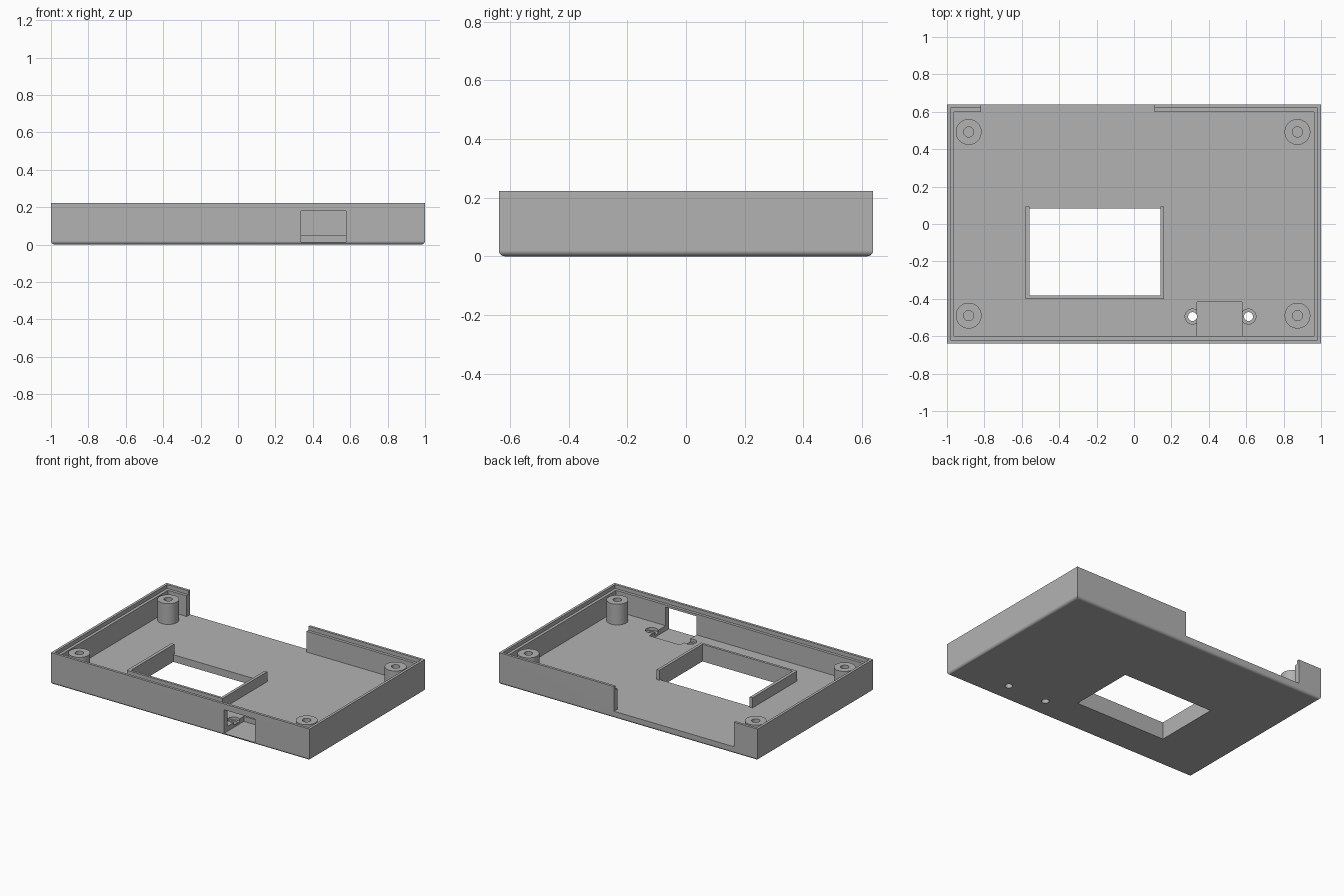
import bpy
import bmesh
import math
from mathutils import Matrix, Vector

if "Cube" in bpy.data.objects:
    bpy.data.objects.remove(bpy.data.objects["Cube"], do_unlink=True)

# One flat grey for the whole tray
grey = bpy.data.materials.new("matte grey")
grey.use_nodes = True
COLOUR = (0.45, 0.45, 0.45, 1)
grey.diffuse_color = COLOUR
grey.node_tree.nodes["Principled BSDF"].inputs["Base Color"].default_value = COLOUR

W, D, H = 1.0, 0.638, 0.222      # half width, half depth, height
FLOOR = 0.05
LEDGE = 0.195


def finish(name, bm):
    mesh = bpy.data.meshes.new(name)
    bm.to_mesh(mesh)
    bm.free()
    mesh.materials.append(grey)
    obj = bpy.data.objects.new(name, mesh)
    bpy.context.collection.objects.link(obj)
    return obj


def box(name, x, y, z, round_bottom=0):
    """Box from (min, max) ranges, with optionally rounded bottom edges."""
    bm = bmesh.new()
    bmesh.ops.create_cube(bm, size=1)
    size = Vector((x[1] - x[0], y[1] - y[0], z[1] - z[0]))
    centre = Vector((x[0] + x[1], y[0] + y[1], z[0] + z[1])) / 2
    bm.transform(Matrix.Translation(centre) @ Matrix.Diagonal(size).to_4x4())
    if round_bottom:
        edges = [e for e in bm.edges if all(v.co.z < z[0] + 0.001 for v in e.verts)]
        bmesh.ops.bevel(bm, geom=edges, offset=round_bottom, segments=5,
                        profile=0.5, affect='EDGES')
    return finish(name, bm)


def cylinder(name, x, y, radius, z):
    bm = bmesh.new()
    bmesh.ops.create_cone(bm, cap_ends=True, segments=32, radius1=radius, radius2=radius,
                          depth=z[1] - z[0],
                          matrix=Matrix.Translation((x, y, (z[0] + z[1]) / 2)))
    return finish(name, bm)


def cut(target, cutter):
    mod = target.modifiers.new("cut", 'BOOLEAN')
    mod.operation = 'DIFFERENCE'
    mod.solver = 'EXACT'
    mod.object = cutter
    with bpy.context.temp_override(object=target, active_object=target):
        bpy.ops.object.modifier_apply(modifier=mod.name)
    bpy.data.objects.remove(cutter, do_unlink=True)


def smooth(obj):
    bpy.ops.object.select_all(action='DESELECT')
    obj.select_set(True)
    bpy.context.view_layer.objects.active = obj
    bpy.ops.object.shade_smooth_by_angle(angle=math.radians(30))
    mod = obj.modifiers.new("clean normals", 'WEIGHTED_NORMAL')
    mod.keep_sharp = True


# Tray: solid block, hollowed, with a stepped rim
tray = box("tray", (-W, W), (-D, D), (0, H), round_bottom=0.02)
cut(tray, box("cavity", (-0.962, 0.962), (-0.6, 0.6), (FLOOR, 0.4)))
cut(tray, box("rim_step", (-0.982, 0.982), (-0.62, 0.62), (LEDGE, 0.4)))

# Wide gap in the back wall and the window in the floor
cut(tray, box("back_gap", (-0.817, 0.11), (0.55, 0.8), (FLOOR, 0.4)))
cut(tray, box("window", (-0.558, 0.141), (-0.383, 0.083), (-0.1, 0.1)))

# Connector port in the front wall with a pocket sunk into the floor
PORT = (0.338, 0.577)
cut(tray, box("port", PORT, (-0.8, -0.418), (0.015, 0.18)))
for x in (0.313, 0.612):
    cut(tray, cylinder("counterbore", x, -0.495, 0.04, (0.03, 0.1)))
    cut(tray, cylinder("screw_hole", x, -0.495, 0.024, (-0.1, 0.1)))
smooth(tray)

# Raised frame on three sides of the window
RIB = (FLOOR, 0.12)
box("window_rib_right", (-0.58, -0.558), (-0.4, 0.094), RIB)
box("window_rib_left", (0.141, 0.161), (-0.4, 0.094), RIB)
box("window_rib_front", (-0.558, 0.141), (-0.4, -0.383), RIB)

# Corner screw posts with blind holes
for side, x in (("right", -0.884), ("left", 0.874)):
    for end, y in (("front", -0.49), ("back", 0.492)):
        post = cylinder(f"post_{end}_{side}", x, y, 0.069, (FLOOR - 0.01, LEDGE))
        cut(post, cylinder("post_hole", x, y, 0.027, (FLOOR, 0.4)))
        smooth(post)
